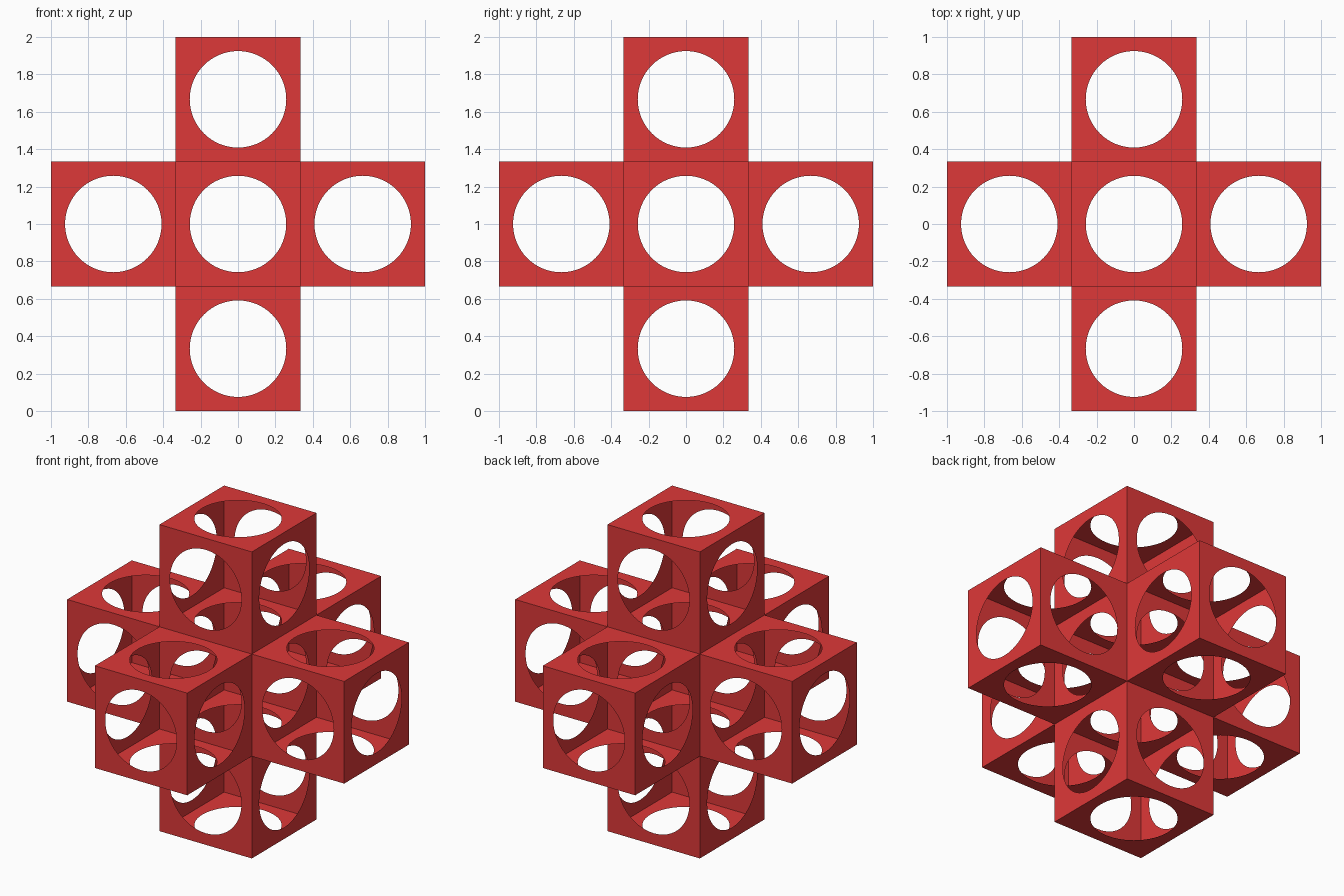
import bpy, bmesh, math
from mathutils import Vector

if "Cube" in bpy.data.objects:
    bpy.data.objects.remove(bpy.data.objects["Cube"])

SIZE = 2 / 3        # edge of each cube
HALF = SIZE / 2
HOLE = 0.258        # radius of the round window in every wall
SEGS = 64

red = bpy.data.materials.new("red")
red.diffuse_color = (0.73, 0.04, 0.04, 1)
red.use_nodes = True
red.node_tree.nodes["Principled BSDF"].inputs["Base Color"].default_value = red.diffuse_color

DIRS = {
    "right": Vector((1, 0, 0)), "left": Vector((-1, 0, 0)),
    "back": Vector((0, 1, 0)), "front": Vector((0, -1, 0)),
    "top": Vector((0, 0, 1)), "bottom": Vector((0, 0, -1)),
}


def add_wall(bm, normal):
    """Thin square wall with a round hole, facing along normal."""
    u = Vector((normal.y, normal.z, normal.x))
    v = normal.cross(u)
    inner, outer = [], []
    for i in range(SEGS):
        a = 2 * math.pi * i / SEGS
        c, s = math.cos(a), math.sin(a)
        k = HALF / max(abs(c), abs(s))
        d = u * c + v * s
        inner.append(bm.verts.new(normal * HALF + d * HOLE))
        outer.append(bm.verts.new(normal * HALF + d * k))
    for i in range(SEGS):
        j = (i + 1) % SEGS
        bm.faces.new((inner[i], outer[i], outer[j], inner[j]))


def add_cube(name, centre, open_side=None):
    """Hollow cube of windowed walls; open_side is shared with the core."""
    bm = bmesh.new()
    for n in DIRS.values():
        if open_side is None or n != open_side:
            add_wall(bm, n)
    bmesh.ops.remove_doubles(bm, verts=bm.verts, dist=1e-5)
    mesh = bpy.data.meshes.new(name)
    bm.to_mesh(mesh)
    bm.free()
    mesh.materials.append(red)
    obj = bpy.data.objects.new(name, mesh)
    obj.location = centre
    bpy.context.collection.objects.link(obj)


# Central cube, then one cube on each of its six sides
core = Vector((0, 0, 1))
add_cube("core_cube", core)
for side, d in DIRS.items():
    add_cube(side + "_cube", core + d * SIZE, -d)
